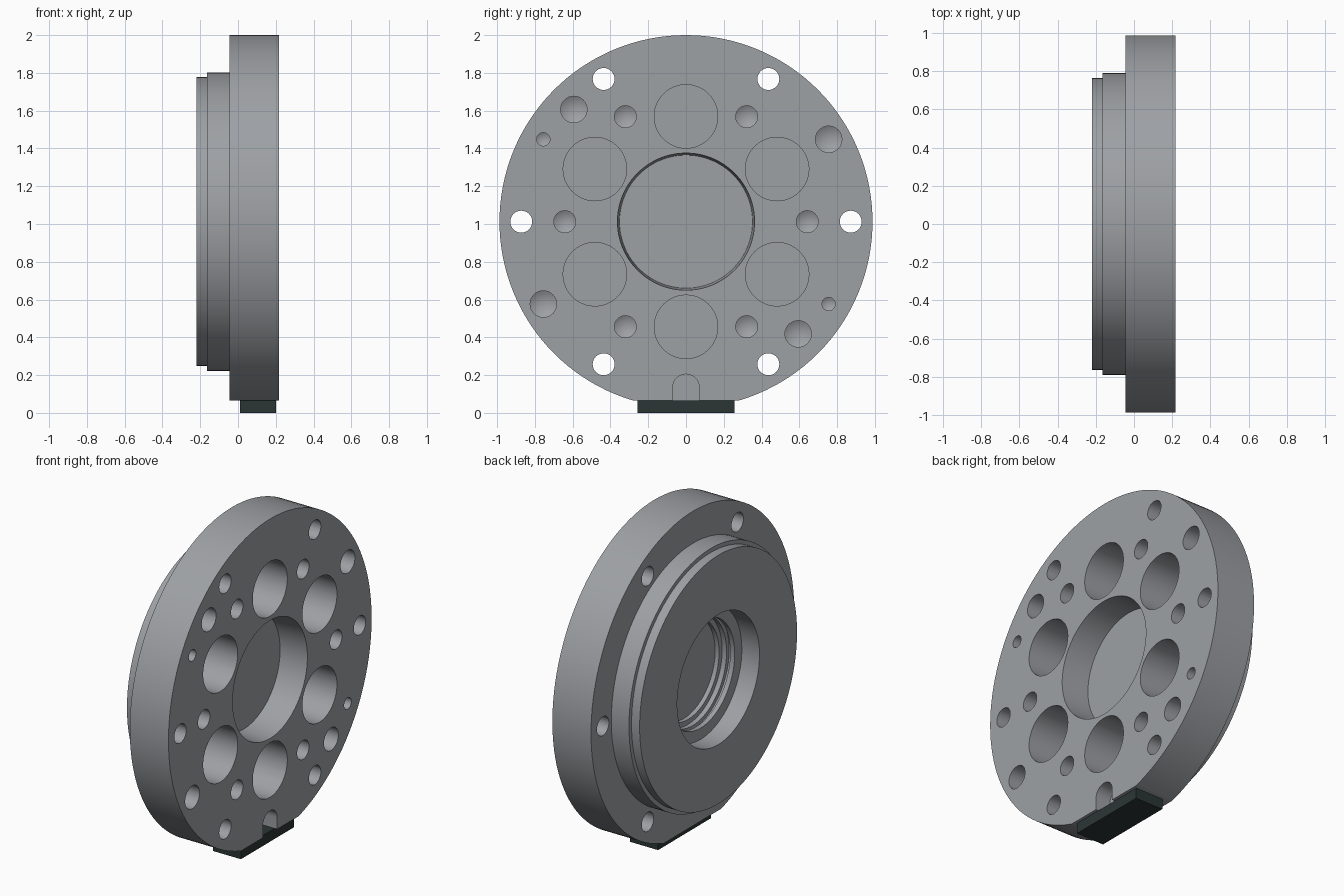
import bpy, bmesh
from math import sin, cos, pi, radians

if "Cube" in bpy.data.objects:
    bpy.data.objects.remove(bpy.data.objects["Cube"])

CZ = 1.0125      # height of the flange axis (axis runs along x)
FRONT = 0.218    # x of the drilled face


def material(name, rgb):
    m = bpy.data.materials.new(name)
    m.diffuse_color = (*rgb, 1)
    m.use_nodes = True
    m.node_tree.nodes["Principled BSDF"].inputs["Base Color"].default_value = m.diffuse_color
    return m


steel = material("steel grey", (0.34, 0.355, 0.375))
dark = material("dark green grey", (0.024, 0.037, 0.035))


def make_object(name, bm, mat):
    bmesh.ops.recalc_face_normals(bm, faces=bm.faces)
    me = bpy.data.meshes.new(name)
    bm.to_mesh(me)
    bm.free()
    me.materials.append(mat)
    ob = bpy.data.objects.new(name, me)
    bpy.context.collection.objects.link(ob)
    return ob


def lathe(bm, profile, y=0, z=CZ, n=32):
    """Revolve (x, radius) points about an x-parallel axis; radius 0 closes the end."""
    rings = []
    for x, r in profile:
        if r == 0:
            rings.append([bm.verts.new((x, y, z))] * n)
        else:
            rings.append([bm.verts.new((x, y + r * cos(2 * pi * i / n), z + r * sin(2 * pi * i / n)))
                          for i in range(n)])
    for a, b in zip(rings, rings[1:]):
        for i in range(n):
            j = (i + 1) % n
            bm.faces.new(list(dict.fromkeys([a[i], a[j], b[j], b[i]])))


def box(bm, x0, x1, y0, y1, z0, z1):
    vs = bmesh.ops.create_cube(bm, size=1)["verts"]
    for v in vs:
        v.co = (x1 if v.co.x > 0 else x0, y1 if v.co.y > 0 else y0, z1 if v.co.z > 0 else z0)


def drill(bm, angles, dist, r, depth, tip=0.0, n=32):
    """Holes on a bolt circle, with flat or conical bottoms."""
    for a in angles:
        end = FRONT - depth
        lathe(bm, [(FRONT + 0.1, 0), (FRONT + 0.1, r), (end, r), (end - tip, 0)],
              dist * cos(radians(a)), CZ + dist * sin(radians(a)), n)


def cut(ob, bm, name):
    cutter = make_object(name, bm, steel)
    cutter.hide_render = True
    mod = ob.modifiers.new(name, 'BOOLEAN')
    mod.operation, mod.solver, mod.object = 'DIFFERENCE', 'EXACT', cutter
    bpy.context.view_layer.objects.active = ob
    bpy.ops.object.modifier_apply(modifier=name)
    bpy.data.objects.remove(cutter)


# Flange disc with stepped spigot, stepped rear bore and front recess
bm = bmesh.new()
lathe(bm, [(0.012, 0), (0.012, 0.30), (-0.015, 0.30), (-0.015, 0.33), (-0.045, 0.33),
           (-0.045, 0.355), (-0.07, 0.355), (-0.07, 0.33), (-0.10, 0.33), (-0.10, 0.40),
           (-0.22, 0.40), (-0.22, 0.765), (-0.165, 0.765), (-0.165, 0.79),
           (-0.045, 0.79), (-0.045, 0.9875), (FRONT, 0.9875), (FRONT, 0.363),
           (0.04, 0.352), (0.04, 0)], n=128)
flange = make_object("flange", bm, steel)

# Flat along the bottom edge
bm = bmesh.new()
box(bm, -0.5, 0.5, -0.6, 0.6, -0.2, 0.065)
cut(flange, bm, "flat_cutter")

# Holes and the round-topped notch in the drilled face
bm = bmesh.new()
sixths = range(0, 360, 60)
drill(bm, sixths, 0.872, 0.058, 0.4)                          # through bolt holes
drill(bm, range(30, 390, 60), 0.557, 0.168, 0.29, n=64)       # large pockets
drill(bm, sixths, 0.642, 0.058, 0.2, 0.034)                   # inner blind holes
drill(bm, (30, 210), 0.872, 0.07, 0.17, 0.04)                 # outer blind holes
drill(bm, (135, -45), 0.84, 0.07, 0.17, 0.04)
drill(bm, (150, -30), 0.872, 0.035, 0.12, 0.02)               # dowel holes
outline = [(0.07, 0.02)] + [(0.07 * cos(pi * i / 16), 0.135 + 0.07 * sin(pi * i / 16))
                            for i in range(17)] + [(-0.07, 0.02)]
face = bm.faces.new([bm.verts.new((FRONT - 0.1, y, z)) for y, z in outline])
ext = bmesh.ops.extrude_face_region(bm, geom=[face], use_keep_orig=True)
for g in ext["geom"]:
    if isinstance(g, bmesh.types.BMVert):
        g.co.x = FRONT + 0.1
cut(flange, bm, "hole_cutter")

bpy.ops.object.select_all(action='DESELECT')
flange.select_set(True)
bpy.context.view_layer.objects.active = flange
bpy.ops.object.shade_smooth_by_angle(angle=radians(25))

# Dark plate under the flat
bm = bmesh.new()
box(bm, 0.01, 0.2, -0.257, 0.257, 0, 0.065)
make_object("base_plate", bm, dark)
